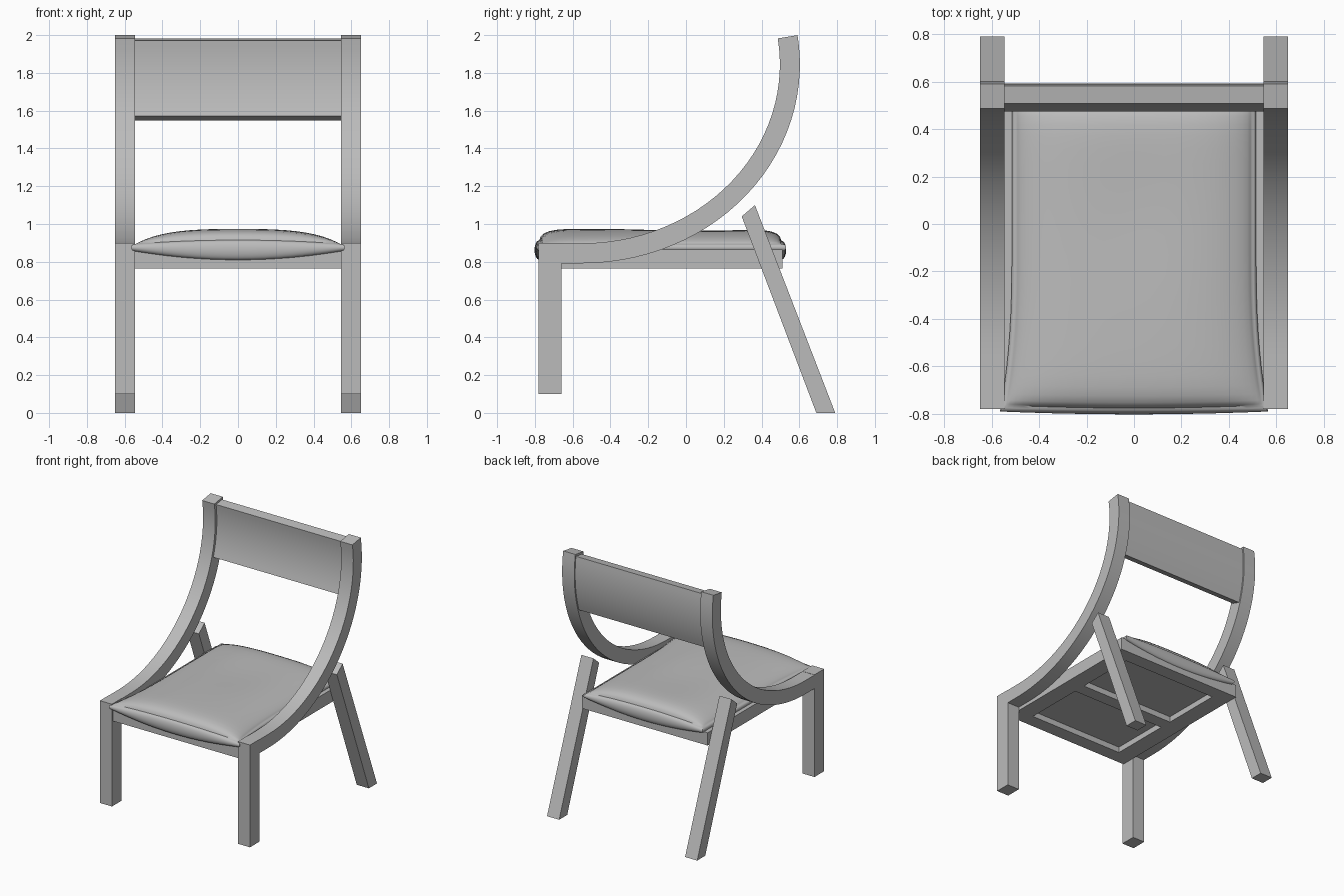
import bpy, bmesh, math
from mathutils import Vector

cube = bpy.data.objects.get("Cube")
if cube:
    bpy.data.objects.remove(cube, do_unlink=True)

grey = bpy.data.materials.new("plain grey")
grey.use_nodes = True
colour = (0.5, 0.5, 0.5, 1)
grey.diffuse_color = colour
grey.node_tree.nodes["Principled BSDF"].inputs["Base Color"].default_value = colour


def finish(name, bm, angle=30):
    bmesh.ops.recalc_face_normals(bm, faces=bm.faces)
    mesh = bpy.data.meshes.new(name)
    bm.to_mesh(mesh)
    bm.free()
    mesh.materials.append(grey)
    obj = bpy.data.objects.new(name, mesh)
    bpy.context.collection.objects.link(obj)
    bpy.ops.object.select_all(action="DESELECT")
    obj.select_set(True)
    bpy.context.view_layer.objects.active = obj
    bpy.ops.object.shade_smooth_by_angle(angle=math.radians(angle))
    return obj


def strip(name, front, back, x0, x1):
    """Solid between two (y, z) edge lines, spanning x0 to x1."""
    bm = bmesh.new()
    rings = [[bm.verts.new((x, *p)) for x, p in ((x0, a), (x1, a), (x1, b), (x0, b))]
             for a, b in zip(front, back)]
    for r, s in zip(rings, rings[1:]):
        for i in range(4):
            j = (i + 1) % 4
            bm.faces.new((r[i], r[j], s[j], s[i]))
    bm.faces.new(rings[0])
    bm.faces.new(rings[-1])
    return finish(name, bm)


def box(name, x0, x1, y0, y1, z0, z1):
    return strip(name, [(y0, z0), (y0, z1)], [(y1, z0), (y1, z1)], x0, x1)


def sweep(start, end, offset, count=28):
    """Points on the elliptical side curve, pushed outward by offset."""
    points = []
    for i in range(count + 1):
        t = math.radians(start + (end - start) * i / count)
        centre = Vector((-0.55 + 1.1 * math.sin(t), 1.845 - math.cos(t)))
        normal = Vector((math.sin(t), -1.1 * math.cos(t))).normalized()
        points.append(tuple(centre + normal * offset))
    return points


# Side frames and legs
INNER, OUTER = 0.545, 0.65
for side, sign in (("left", 1), ("right", -1)):
    x0, x1 = sorted((sign * INNER, sign * OUTER))
    box(f"{side}_front_leg", x0, x1, -0.78, -0.66, 0.1, 0.9)
    strip(f"{side}_curved_rail", [(-0.66, 0.898)] + sweep(0, 98.4, -0.053),
          [(-0.66, 0.792)] + sweep(0, 98.4, 0.053), x0, x1)
    strip(f"{side}_rear_leg", [(0.69, 0), (0.295, 1.04)], [(0.79, 0), (0.365, 1.1)],
          x0, x1)

# Curved backrest panel
strip("backrest", sweep(73.5, 97.5, -0.033, 12), sweep(73.5, 97.5, 0.042, 12), -INNER, INNER)

# Seat frame with a middle crossbar and a recessed panel
LOW, HIGH = 0.765, 0.865
for name, y0, y1 in (("front_seat_rail", -0.77, -0.66), ("seat_crossbar", -0.18, -0.08),
                     ("rear_seat_rail", 0.4, 0.51)):
    box(name, -INNER, INNER, y0, y1, LOW, HIGH)
for side, sign in (("left", 1), ("right", -1)):
    x0, x1 = sorted((sign * 0.41, sign * INNER))
    for part, y0, y1 in (("front", -0.66, -0.18), ("rear", -0.08, 0.4)):
        box(f"{side}_{part}_seat_rail", x0, x1, y0, y1, LOW, HIGH)
box("seat_panel", -0.41, 0.41, -0.66, 0.4, 0.81, 0.86)

# Upholstered cushion: a gridded block shaped into a tapered pillow
bm = bmesh.new()
bmesh.ops.create_cube(bm, size=2)
bmesh.ops.subdivide_edges(bm, edges=bm.edges[:], cuts=23, use_grid_fill=True)
for v in bm.verts:
    u, w, h = v.co
    u, w = math.sin(u * math.pi / 2), math.sin(w * math.pi / 2)
    half = 0.515 + 0.05 * max(0, -w) ** 2.5
    bulge = 0.96 + 0.04 * math.sqrt(max(0, 1 - h * h))
    crown = (1 - abs(u) ** 4) ** 0.7 * (1 - abs(w) ** 12) ** 0.5
    dip = 0.012 * math.exp(-4 * (u * u + (w - 0.3) ** 2))
    top = 0.895 + 0.02 * (1 - u * u) + 0.06 * crown - dip
    low = 0.855 - 0.045 * (1 - u * u) * abs(w) ** 20
    y = -0.13 + 0.66 * w * bulge
    y -= 0.012 * (1 - u * u) * max(0, -w) ** 3
    v.co = (u * half * bulge, y, low + (top - low) * (h + 1) / 2)
finish("seat_cushion", bm, 50)
